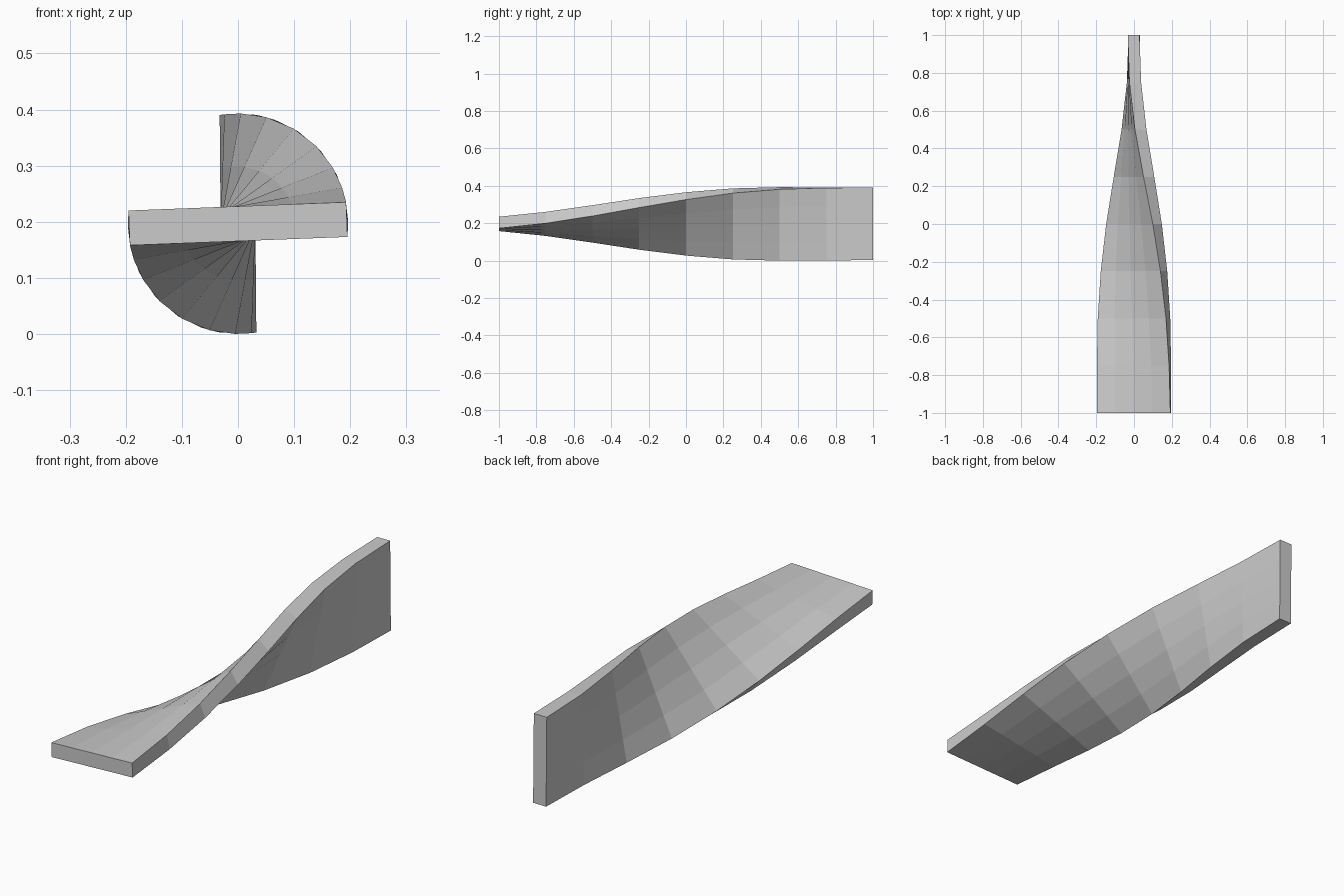
import bpy, bmesh, math

if "Cube" in bpy.data.objects:
    bpy.data.objects.remove(bpy.data.objects["Cube"])

HALF_W, HALF_T, CENTRE_Z = 0.194, 0.031, 0.1965
STRIPS = 4
# Twist in degrees at each station from front to back
TWIST = [2.2, 10, 21.5, 35.5, 50.5, 66, 79.5, 88, 90.5]

# Flat bar cross-section: strips along both wide sides
xs = [-HALF_W + 2 * HALF_W * i / STRIPS for i in range(STRIPS + 1)]
profile = [(x, -HALF_T) for x in xs] + [(x, HALF_T) for x in reversed(xs)]

bm = bmesh.new()
rings = []
for i, deg in enumerate(TWIST):
    y = -1 + 2 * i / (len(TWIST) - 1)
    c, s = math.cos(math.radians(deg)), math.sin(math.radians(deg))
    rings.append([bm.verts.new((u * c - v * s, y, CENTRE_Z + u * s + v * c))
                  for u, v in profile])

# Skin between neighbouring sections
n = len(profile)
for a, b in zip(rings, rings[1:]):
    for k in range(n):
        bm.faces.new((a[k], a[(k + 1) % n], b[(k + 1) % n], b[k]))

# End caps
for ring in (rings[0], rings[-1]):
    for k in range(STRIPS):
        bm.faces.new((ring[k], ring[k + 1], ring[n - 2 - k], ring[n - 1 - k]))

bmesh.ops.recalc_face_normals(bm, faces=bm.faces)
mesh = bpy.data.meshes.new("twisted_bar")
bm.to_mesh(mesh)
bm.free()
bpy.context.collection.objects.link(bpy.data.objects.new("twisted_bar", mesh))
